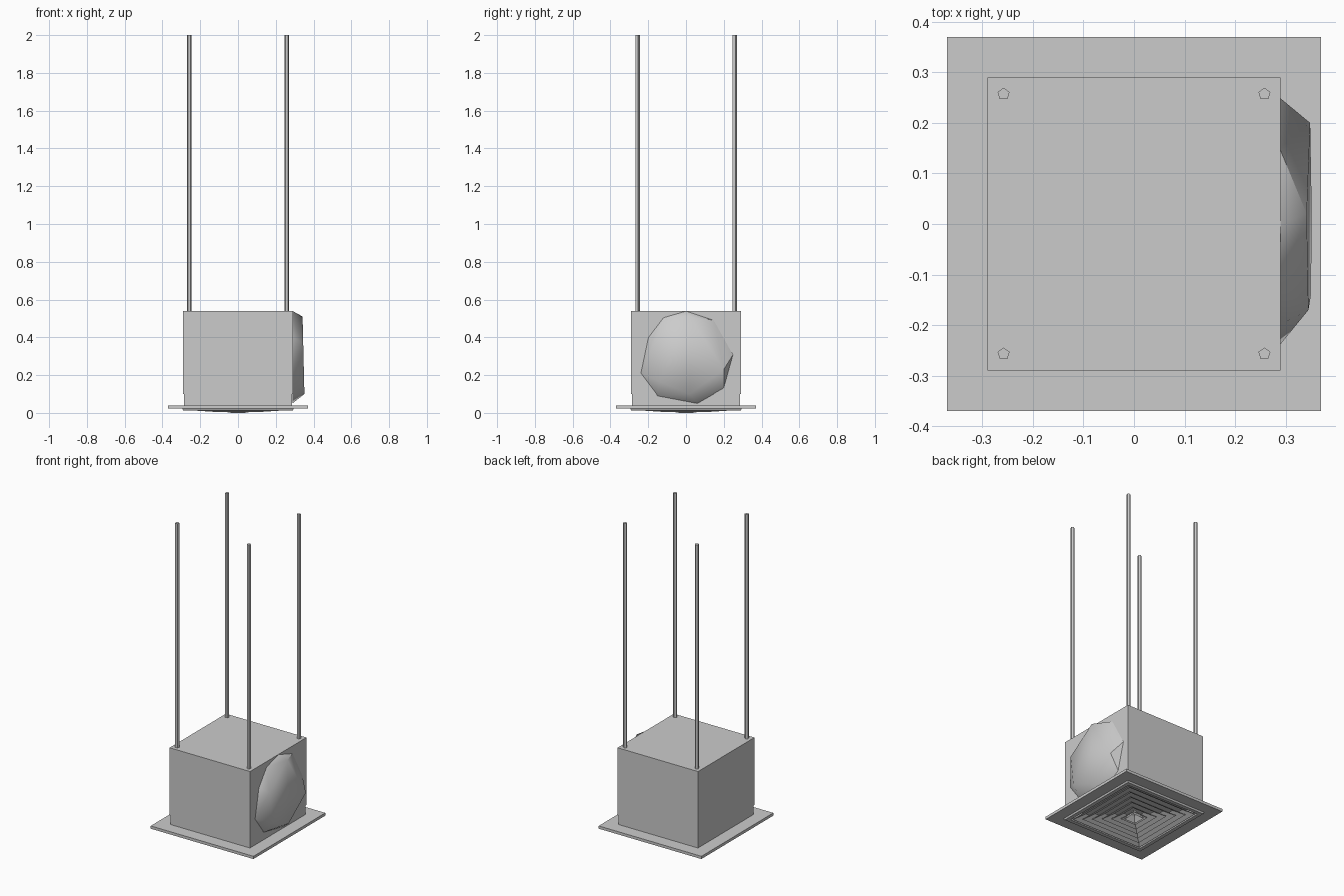
import bpy, bmesh, math

cube = bpy.data.objects.get("Cube")
if cube:
    bpy.data.objects.remove(cube, do_unlink=True)

# One plain metal colour
metal = bpy.data.materials.new("grey metal")
metal.use_nodes = True
grey = (0.6, 0.6, 0.6, 1)
metal.diffuse_color = grey
metal.node_tree.nodes["Principled BSDF"].inputs["Base Color"].default_value = grey


def finish(name, bm, smooth_angle=None):
    bmesh.ops.recalc_face_normals(bm, faces=bm.faces[:])
    mesh = bpy.data.meshes.new(name)
    bm.to_mesh(mesh)
    bm.free()
    mesh.materials.append(metal)
    obj = bpy.data.objects.new(name, mesh)
    bpy.context.collection.objects.link(obj)
    if smooth_angle:
        bpy.ops.object.select_all(action='DESELECT')
        obj.select_set(True)
        bpy.context.view_layer.objects.active = obj
        bpy.ops.object.shade_smooth_by_angle(angle=math.radians(smooth_angle))
    return obj


def square_loft(name, profile, ring=False):
    """Sweep (half width, height) points round a square; ring joins last to first."""
    bm = bmesh.new()
    corners = [(-1, -1), (1, -1), (1, 1), (-1, 1)]
    loops = [[bm.verts.new((x * h, y * h, z)) for x, y in corners] for h, z in profile]
    pairs = list(zip(loops, loops[1:]))
    if ring:
        pairs.append((loops[-1], loops[0]))
    else:
        bm.faces.new(loops[0])
        bm.faces.new(loops[-1])
    for a, b in pairs:
        for i in range(4):
            j = (i + 1) % 4
            bm.faces.new((a[i], a[j], b[j], b[i]))
    return finish(name, bm)


# Air box and the short neck joining it to the ceiling plate
square_loft("plenum_box", [(0.29, 0.1), (0.29, 0.54)])
square_loft("neck", [(0.287, 0.035), (0.287, 0.105), (0.28, 0.105), (0.28, 0.035)], ring=True)

# Ceiling plate with a shallow raised inner lip underneath
square_loft("face_plate", [(0.37, 0.022), (0.37, 0.04), (0.265, 0.04), (0.265, 0.012),
                           (0.29, 0.012), (0.295, 0.022)], ring=True)

# Nested sloping louvre blades and the closed centre pyramid
blades = 6
for i in range(blades):
    half = 0.255 - 0.04 * i
    low = 0.012 - 0.002 * i
    inner = max(half - 0.05, 0.012)
    square_loft(f"louvre_blade_{i + 1}", [(half, low), (half, low + 0.004),
                (inner, low + 0.04), (inner - 0.004, low + 0.036)], ring=True)
square_loft("centre_pyramid", [(0.04, 0.0), (0.04, 0.004), (0.002, 0.06), (0.001, 0.055)], ring=True)

# Faceted duct spigot on the side: wide edge at the box, smaller end face
base = [(0, 0.54), (-0.12, 0.505), (-0.2, 0.4), (-0.24, 0.21), (-0.15, 0.09),
        (0.06, 0.05), (0.2, 0.13), (0.25, 0.31), (0.15, 0.49)]
end = [(0.02, 0.51), (-0.17, 0.37), (-0.14, 0.165), (0.02, 0.10), (0.2, 0.23)]
bm = bmesh.new()
points = [bm.verts.new((0.288, y, z)) for y, z in base]
points += [bm.verts.new((0.354 - 0.024 * z, y, z)) for y, z in end]
bmesh.ops.convex_hull(bm, input=points)
bmesh.ops.dissolve_limit(bm, angle_limit=math.radians(1), verts=bm.verts[:], edges=bm.edges[:])
finish("duct_spigot", bm, 40)

# Four hanger rods
for side, sx in (("left", 1), ("right", -1)):
    for place, sy in (("front", -1), ("back", 1)):
        bm = bmesh.new()
        bmesh.ops.create_cone(bm, cap_ends=True, segments=5, radius1=0.0125,
                              radius2=0.0125, depth=1.47)
        rod = finish(f"hanger_rod_{place}_{side}", bm)
        rod.location = (0.258 * sx, 0.257 * sy, 1.265)
